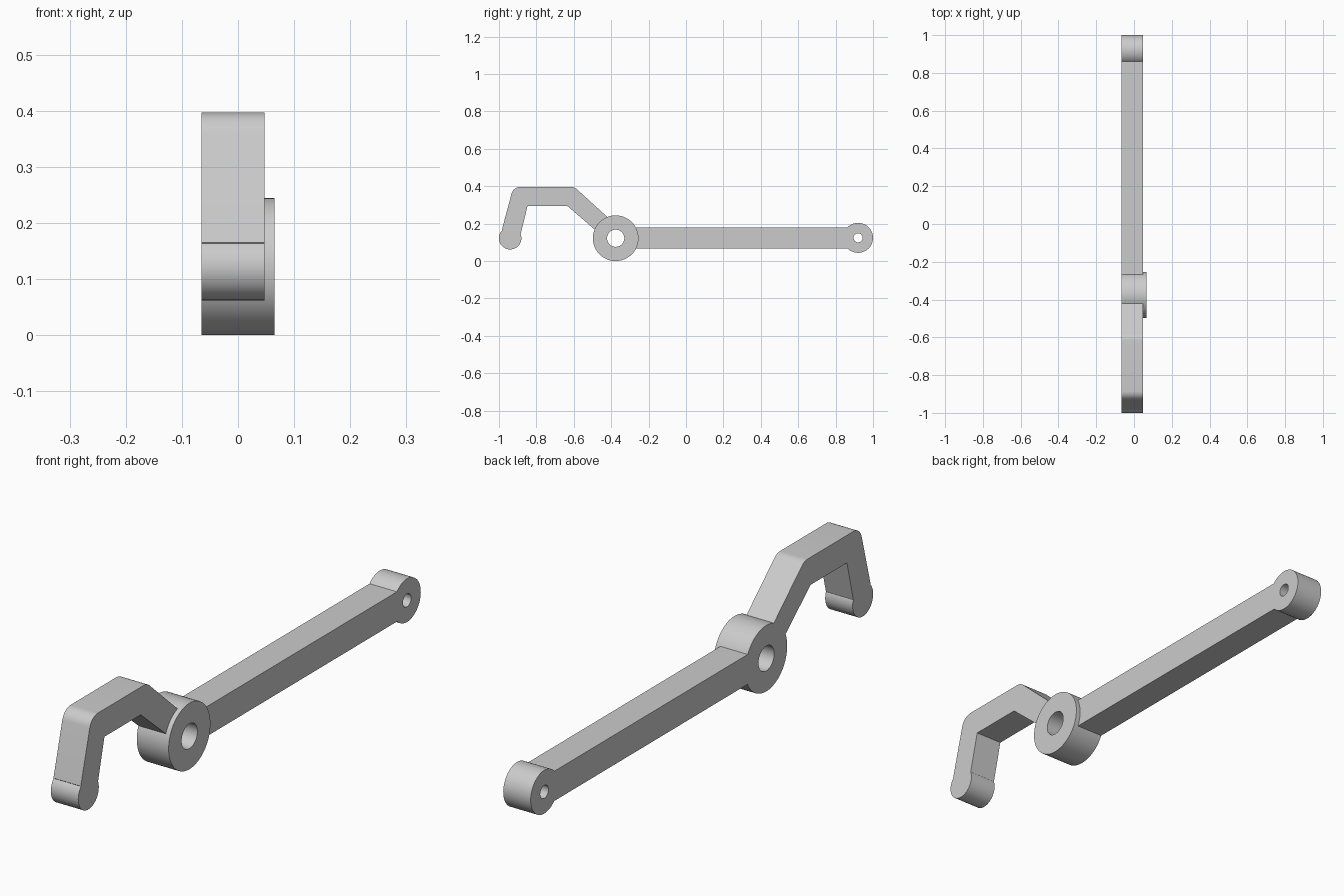
import bpy
import bmesh
import math
from mathutils import Vector

cube = bpy.data.objects.get("Cube")
if cube:
    bpy.data.objects.remove(cube, do_unlink=True)

X0, X1, X_HUB = -0.065, 0.047, 0.065   # flush side, body side, raised hub side
HUB = (-0.376, 0.122)
EYE = (0.92, 0.124)
TIP = (-0.94, 0.122)

grey = bpy.data.materials.new("light grey")
grey.use_nodes = True
colour = (0.6, 0.6, 0.6, 1)
grey.diffuse_color = colour
grey.node_tree.nodes["Principled BSDF"].inputs["Base Color"].default_value = colour


def prism(name, outline, x0, x1):
    """Extrude a (y, z) outline along x."""
    bm = bmesh.new()
    face = bm.faces.new([bm.verts.new((x0, y, z)) for y, z in outline])
    side = bmesh.ops.extrude_face_region(bm, geom=[face])["geom"]
    verts = [v for v in side if isinstance(v, bmesh.types.BMVert)]
    bmesh.ops.translate(bm, verts=verts, vec=(x1 - x0, 0, 0))
    # The starting face stays behind as the near cap
    bmesh.ops.recalc_face_normals(bm, faces=bm.faces)
    mesh = bpy.data.meshes.new(name)
    bm.to_mesh(mesh)
    bm.free()
    mesh.materials.append(grey)
    obj = bpy.data.objects.new(name, mesh)
    bpy.context.collection.objects.link(obj)
    return obj


def circle(centre, radius, n=72):
    return [(centre[0] + radius * math.cos(math.tau * i / n),
             centre[1] + radius * math.sin(math.tau * i / n)) for i in range(n)]


def fillet(before, corner, after, radius, n=8):
    """Points of an arc that rounds one corner of an outline."""
    p = Vector(corner)
    a = (Vector(before) - p).normalized()
    b = (Vector(after) - p).normalized()
    half = a.angle(b) / 2
    reach = radius / math.tan(half)
    centre = p + (a + b).normalized() * radius / math.sin(half)
    start, end = p + a * reach - centre, p + b * reach - centre
    # Blending the two radii and restoring their length traces the arc
    return [tuple(centre + start.lerp(end, i / n).normalized() * radius)
            for i in range(n + 1)]


def combine(target, other, operation):
    mod = target.modifiers.new("combine", "BOOLEAN")
    mod.operation = operation
    mod.solver = "EXACT"
    mod.object = other
    bpy.context.view_layer.objects.active = target
    bpy.ops.object.modifier_apply(modifier=mod.name)
    bpy.data.objects.remove(other, do_unlink=True)


# Straight arm between hub and eye
lever = prism("lever_arm", [(HUB[0], 0.068), (EYE[0], 0.068),
                            (EYE[0], 0.178), (HUB[0], 0.178)], X0, X1)

# Bent hook with two rounded outer corners
tip_out, knee, shoulder, root = (-0.985, 0.165), (-0.923, 0.397), (-0.598, 0.397), (-0.40, 0.217)
hook = [tip_out, *fillet(tip_out, knee, shoulder, 0.05),
        *fillet(knee, shoulder, root, 0.05), root,
        (-0.44, 0.127), (-0.635, 0.295), (-0.847, 0.295), (-0.889, 0.125), (-0.94, 0.11)]

# Hook, rounded tip, end eye and raised hub joined to the arm
for part in (prism("hook", hook, X0, X1),
             prism("hook_tip", circle(TIP, 0.06), X0, X1),
             prism("end_eye", circle(EYE, 0.08), X0, X1),
             prism("hub", circle(HUB, 0.122), X0, X_HUB)):
    combine(lever, part, "UNION")

# Bored holes
for name, centre, radius in (("hub_hole", HUB, 0.046), ("eye_hole", EYE, 0.024)):
    combine(lever, prism(name, circle(centre, radius), -0.2, 0.2), "DIFFERENCE")

bpy.ops.object.select_all(action="DESELECT")
lever.select_set(True)
bpy.context.view_layer.objects.active = lever
bpy.ops.object.shade_smooth_by_angle(angle=math.radians(25))
